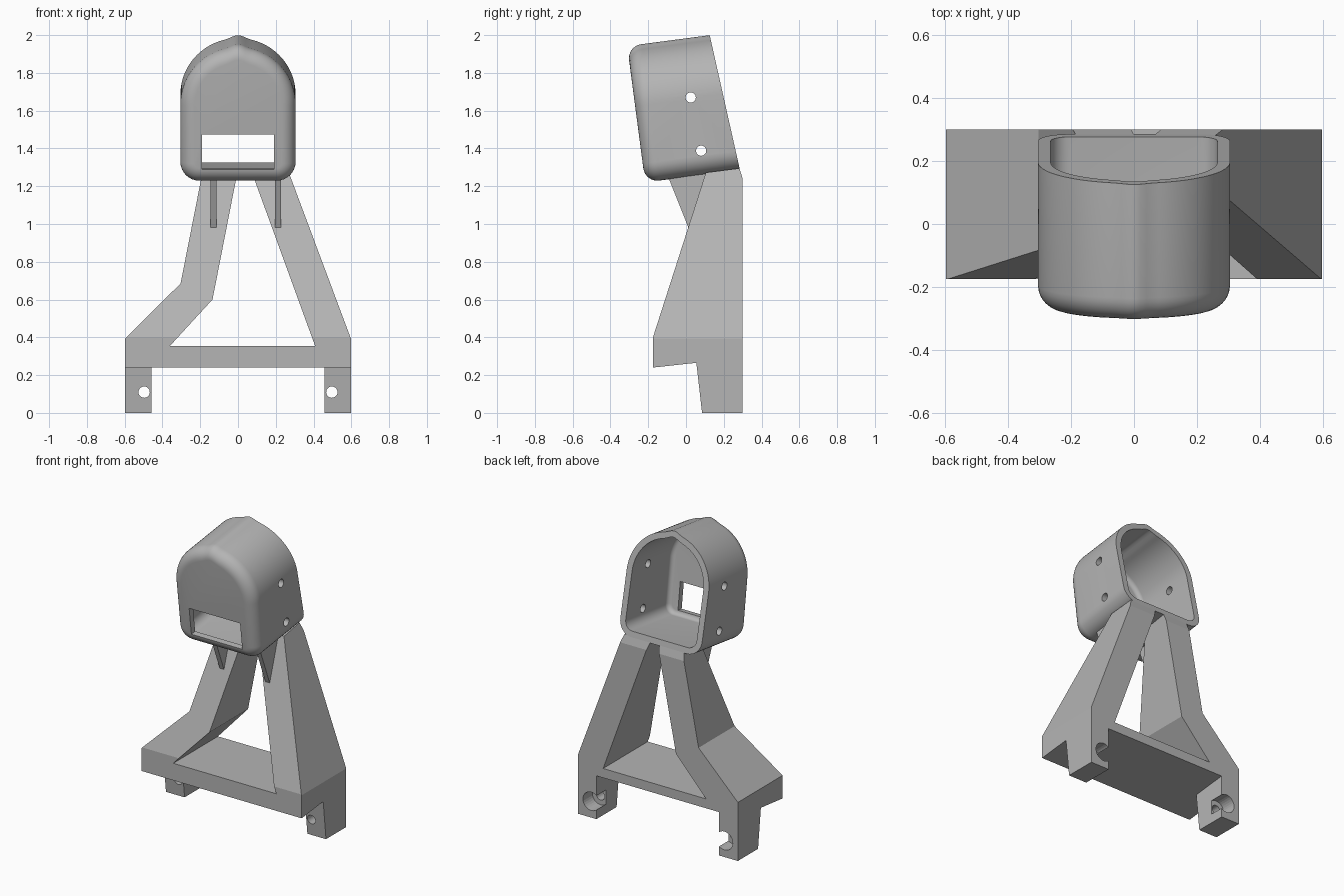
import bpy, bmesh
from math import sin, cos, pi, radians
from mathutils import Vector, Matrix

if "Cube" in bpy.data.objects:
    bpy.data.objects.remove(bpy.data.objects["Cube"])

grey = bpy.data.materials.new("plain grey")
grey.use_nodes = True
grey.diffuse_color = (0.46, 0.46, 0.46, 1)
grey.node_tree.nodes["Principled BSDF"].inputs["Base Color"].default_value = (0.46, 0.46, 0.46, 1)

TILT = radians(7.5)


def tilted(x, u, v):
    """Housing coordinates (across, up, depth) to world."""
    return Vector((x, v * cos(TILT) - u * sin(TILT), u * cos(TILT) + v * sin(TILT)))


def finish(name, bm):
    bmesh.ops.recalc_face_normals(bm, faces=bm.faces)
    mesh = bpy.data.meshes.new(name)
    bm.to_mesh(mesh)
    bm.free()
    mesh.materials.append(grey)
    obj = bpy.data.objects.new(name, mesh)
    bpy.context.collection.objects.link(obj)
    return obj


def loft(name, rings):
    """Skin a list of equal rings and cap both ends."""
    bm = bmesh.new()
    rows = [[bm.verts.new(p) for p in ring] for ring in rings]
    n = len(rows[0])
    for a, b in zip(rows, rows[1:]):
        for i in range(n):
            j = (i + 1) % n
            bm.faces.new((a[i], a[j], b[j], b[i]))
    bm.faces.new(rows[0][::-1])
    bm.faces.new(rows[-1])
    return finish(name, bm)


def side_prism(name, outline, x0, x1):
    return loft(name, [[Vector((x, y, z)) for y, z in outline] for x in (x0, x1)])


def front_prism(name, outline, y0, y1):
    return loft(name, [[Vector((x, y, z)) for x, z in outline] for y in (y0, y1)])


def rod(name, start, end, radius):
    start, end = Vector(start), Vector(end)
    axis = end - start
    bm = bmesh.new()
    place = Matrix.Translation((start + end) / 2) @ axis.to_track_quat('Z', 'Y').to_matrix().to_4x4()
    bmesh.ops.create_cone(bm, cap_ends=True, segments=28, radius1=radius, radius2=radius,
                          depth=axis.length, matrix=place)
    return finish(name, bm)


def activate(obj):
    bpy.ops.object.select_all(action='DESELECT')
    obj.select_set(True)
    bpy.context.view_layer.objects.active = obj


def combine(obj, tool, operation):
    mod = obj.modifiers.new("cut", 'BOOLEAN')
    mod.operation, mod.solver, mod.object = operation, 'EXACT', tool
    activate(obj)
    bpy.ops.object.modifier_apply(modifier=mod.name)
    bpy.data.objects.remove(tool)


# Housing: arched shell with a rounded front and a slanted open back
HALF, BOTTOM, CORNER, ARCH = 0.305, 1.238, 0.1, 1.645
FRONT, WALL, FILLET, INNER = -0.055, 0.04, 0.075, 0.03


def arch_profile(d):
    pts = []
    for side, start in ((-1, pi), (1, 1.5 * pi)):
        for i in range(9):
            a = start + i / 8 * pi / 2
            pts.append((side * (HALF - CORNER) + (CORNER - d) * cos(a),
                        BOTTOM + CORNER + (CORNER - d) * sin(a)))
    for i in range(49):
        a = i / 48 * pi
        x = (HALF - d) * cos(a)
        crest = 0.016 * cos(pi * x / 0.14) ** 2 if abs(x) < 0.07 else 0
        pts.append((x, ARCH + (HALF - d) * sin(a) + crest))
    return pts


def ring(d, v):
    return [tilted(x, u, v) for x, u in arch_profile(d)]


def rim(d):
    return [tilted(x, u, 0.451 - (u - BOTTOM) * 0.09) for x, u in arch_profile(d)]


arc = [i / 8 * pi / 2 for i in range(9)]
rings = [ring(FILLET * (1 - sin(a)), FRONT + FILLET * (1 - cos(a))) for a in arc]
rings += [rim(0), rim(WALL)]
rings += [ring(WALL + INNER * (1 - sin(a)), FRONT + WALL + INNER * (1 - cos(a)))
          for a in reversed(arc)]
housing = loft("housing", rings)

# Front window and side screw holes
window = [(-0.19, 1.308), (0.19, 1.308), (0.19, 1.494), (-0.19, 1.494)]
combine(housing, loft("window_cutter", [[tilted(x, u, v) for x, u in window]
                                        for v in (FRONT - 0.1, FRONT + 0.1)]), 'DIFFERENCE')
for y, z in ((0.025, 1.67), (0.08, 1.388)):
    combine(housing, rod("hole_cutter", (-0.5, y, z), (0.5, y, z), 0.027), 'DIFFERENCE')
activate(housing)
bpy.ops.object.shade_smooth_by_angle(angle=radians(30))

# Frame: crossbar with one straight and one kinked leg, trimmed to the side shape
frame = front_prism("leg_frame", [
    (-0.597, 0.2), (0.597, 0.2), (0.597, 0.395), (0.255, 1.31), (0.06, 1.31), (0.408, 0.355),
    (-0.36, 0.355), (-0.135, 0.6), (0.004, 1.31), (-0.181, 1.31), (-0.304, 0.685),
    (-0.597, 0.395)], -0.5, 0.5)
combine(frame, side_prism("side_trim", [
    (-0.175, 0.24), (0.3, 0.292), (0.3, 1.24), (0.283, 1.295), (0.105, 1.272),
    (-0.175, 0.4)], -1, 1), 'INTERSECT')

# Feet with a bolt hole and a wide recess that breaks out of the inner face
for name, s in (("left_foot", 1), ("right_foot", -1)):
    foot = side_prism(name, [(0.085, 0), (0.3, 0), (0.3, 0.31), (0.052, 0.29)],
                      s * 0.458, s * 0.597)
    combine(foot, rod("bolt_cutter", (s * 0.497, 0, 0.11), (s * 0.497, 0.4, 0.11), 0.03),
            'DIFFERENCE')
    combine(foot, rod("recess_cutter", (s * 0.497, 0.2, 0.11), (s * 0.497, 0.4, 0.11), 0.062),
            'DIFFERENCE')

# Thin ribs between legs and housing
for name, x in (("left_rib", 0.212), ("right_rib", -0.129)):
    side_prism(name, [(-0.09, 1.238), (0.013, 0.98), (0.03, 0.98), (0.1, 1.08), (0.12, 1.27)],
               x - 0.016, x + 0.016)
